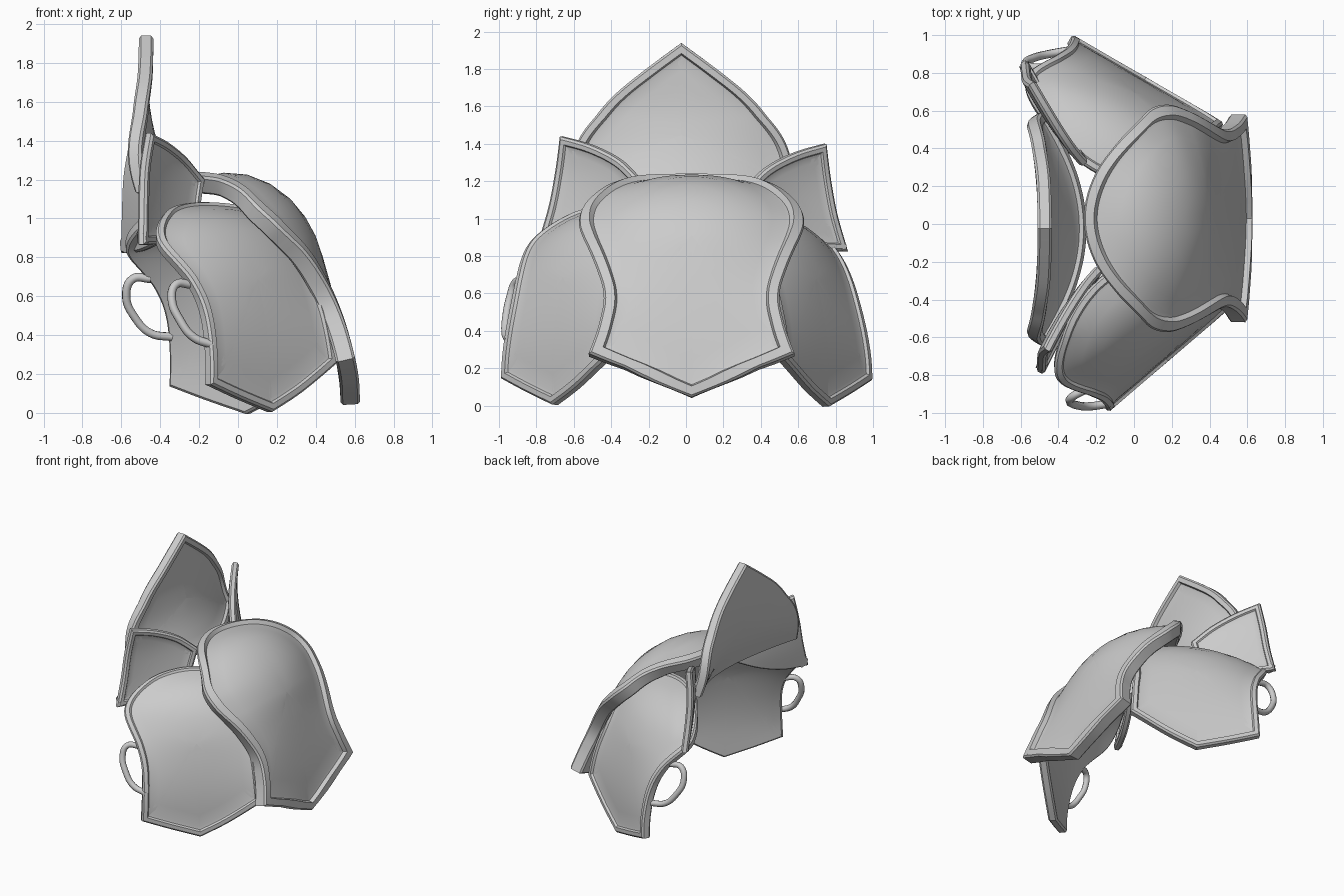
import bpy, bmesh, math
from mathutils import Vector

if "Cube" in bpy.data.objects:
    bpy.data.objects.remove(bpy.data.objects["Cube"])


def catmull(a, b, c, d, t):
    return 0.5 * (2 * b + (c - a) * t + (2 * a - 5 * b + 4 * c - d) * t * t
                  + (3 * b - a - 3 * c + d) * t ** 3)


# Closed outline from (s, w, is_corner) points, smooth except at the corners
def smooth_outline(points, steps=8):
    n = len(points)
    pos = [Vector(p[:2]) for p in points]
    corner = [len(p) > 2 for p in points]
    out = []
    for i in range(n):
        j = (i + 1) % n
        a = pos[i] if corner[i] else pos[i - 1]
        d = pos[j] if corner[j] else pos[(j + 1) % n]
        out += [catmull(a, pos[i], pos[j], d, q / steps) for q in range(steps)]
    return out


# Mirror half an outline that starts and ends on the centre line
def symmetric(half):
    return half + [(p[0], -p[1]) + tuple(p[2:]) for p in half[-2:0:-1]]


# Curved sheet: profile of (out, height, cross curvature), addressed by (length, width)
def make_surface(profile):
    pts = [Vector(p) for p in profile]
    cum = [0]
    for a, b in zip(pts, pts[1:]):
        cum.append(cum[-1] + (b - a).xy.length)
    ext = [2 * pts[0] - pts[1]] + pts + [2 * pts[-1] - pts[-2]]

    def at(s):
        i = 0
        while i < len(cum) - 2 and s > cum[i + 1]:
            i += 1
        t = (s - cum[i]) / (cum[i + 1] - cum[i])
        return catmull(*ext[i:i + 4], t)

    def point(s, w):
        p = at(s)
        tan = (at(s + .01) - at(s - .01)).xy.normalized()
        off = -p.z * w * w
        return Vector((p.x - tan.y * off, w, p.y + tan.x * off))

    def lifted(s, w, h):
        e = .01
        ds = point(s + e, w) - point(s - e, w)
        dw = point(s, w + e) - point(s, w - e)
        return point(s, w) + dw.cross(ds).normalized() * -h

    return lifted


# Armour plate with a raised border
def plate(name, profile, outline, centre, angle, shift, thick, rim_h, rim_w):
    surf = make_surface(profile)
    loop = smooth_outline(outline)
    n = len(loop)
    c = Vector(centre)
    inward = []
    for i in range(n):
        e1 = (loop[i] - loop[i - 1]).normalized()
        e2 = (loop[(i + 1) % n] - loop[i]).normalized()
        m = (e1 + e2).normalized()
        nrm = Vector((-m.y, m.x))
        inward.append(nrm / max(.6, abs(m.dot(e1))))
    area = sum(loop[i - 1].cross(loop[i]) for i in range(n))
    if area < 0:
        inward = [-v for v in inward]

    def inset(d):
        return [p + v * d for p, v in zip(loop, inward)]

    inner = inset(rim_w + .025)
    fractions = (.85, .68, .5, .32, .15)

    def shrink(f):
        return [c.lerp(p, f) for p in inner]

    layers = [(shrink(f), -thick) for f in reversed(fractions)]
    layers += [(inner, -thick), (inset(.012), -thick), (loop, .012 - thick),
               (loop, rim_h - .012), (inset(.012), rim_h), (inset(rim_w), rim_h),
               (inset(rim_w + .008), .004), (inner, 0)]
    layers += [(shrink(f), 0) for f in fractions]

    bm = bmesh.new()
    rings = [[bm.verts.new(surf(p.x, p.y, h)) for p in ring] for ring, h in layers]
    for a, b in zip(rings, rings[1:]):
        for i in range(n):
            j = (i + 1) % n
            bm.faces.new((a[i], a[j], b[j], b[i]))
    for ring, h in ((rings[0], -thick), (rings[-1], 0)):
        hub = bm.verts.new(surf(c.x, c.y, h))
        for i in range(n):
            bm.faces.new((ring[i], ring[(i + 1) % n], hub))
    bmesh.ops.recalc_face_normals(bm, faces=bm.faces)
    mesh = bpy.data.meshes.new(name)
    bm.to_mesh(mesh)
    bm.free()
    ob = bpy.data.objects.new(name, mesh)
    bpy.context.collection.objects.link(ob)
    # shift is (sideways, up) in the rotated frame
    ob.rotation_euler.z = angle
    ob.location = (-math.sin(angle) * shift[0], math.cos(angle) * shift[0], shift[1])
    bpy.context.view_layer.objects.active = ob
    ob.select_set(True)
    bpy.ops.object.shade_smooth_by_angle(angle=math.radians(32))
    ob.select_set(False)
    return ob


# Main shoulder plate
plate("shoulder_plate",
      [(-.26, 1.19, .45), (-.08, 1.235, .45), (.1, 1.21, .5), (.27, 1.1, .5), (.39, .93, .45),
       (.465, .7, .25), (.53, .45, .05), (.583, .2, 0), (.593, .04, 0)],
      symmetric([(0, 0), (.06, .24), (.21, .43), (.41, .56), (.61, .59), (.81, .555), (1.1, .47),
                 (1.28, .49), (1.45, .55, 1), (1.69, 0, 1)]),
      (.8, 0), 0, (.03, 0), .065, .035, .06)


# Front and back side plates; sign picks the side that tucks under the shoulder plate
def side_outline(k, sign):
    outer = [(0, 0), (.03, .18), (.11, .34), (.26, .48), (.43, .51), (.66, .44), (.85, .41),
             (1.2, .42, 1), (1.27, .22), (1.34, 0, 1)]
    tucked = [(1.24, -.2), (1.09, -.44, 1), (.85, -.42), (.66, -.4), (.43, -.43),
              (.26, -.43), (.11, -.33), (.03, -.18)]
    return [(p[0], p[1] * k * sign) + p[2:] for p in outer + tucked]


side_profile = [(.1, 1.065, .35), (.25, 1.05, .4), (.42, .95, .4), (.54, .76, .3),
                (.61, .52, .1), (.645, .28, 0), (.65, .03, 0)]
plate("front_side_plate", side_profile, side_outline(1, -1),
      (.65, -.02), math.radians(-49.5), (-.33, 0), .045, .02, .04)
plate("back_side_plate", [(r + .035, z - .01, k) for r, z, k in side_profile],
      side_outline(1.08, 1), (.65, .02), math.radians(60), (.33, 0), .045, .02, .04)

# Tall pointed collar plate
plate("tall_collar",
      [(-.46, 1.94, 0), (-.46, 1.75, .1), (-.45, 1.55, .22), (-.39, 1.32, .4),
       (-.27, 1.08, .45)],
      symmetric([(0, 0, 1), (.22, .29), (.38, .45), (.53, .56), (.74, .62, 1), (.86, .3),
                 (.9, 0)]),
      (.5, 0), 0, (-.025, 0), .05, .025, .045)

# Small collar plates beside it
small = [(0, -.21, 1), (.05, -.02), (.13, .16), (.24, .3, 1), (.44, .24, 1),
         (.52, .05), (.57, -.14), (.58, -.33, 1), (.38, -.28), (.18, -.245)]
small_profile = [(-.02, 1.44, -.2), (-.04, 1.25, -.3), (-.03, 1.05, -.3), (.0, .85, -.2)]
plate("front_small_collar", small_profile, small, (.27, -.03),
      math.radians(-33), (-.6, 0), .035, .015, .035)
plate("back_small_collar", [(r - .008, z, k + .08) for r, z, k in small_profile],
      [(p[0], -p[1]) + p[2:] for p in small], (.27, .03),
      math.radians(34), (.71, -.04), .035, .015, .035)


# Strap rings on the side plates
def strap_ring(name, points):
    cu = bpy.data.curves.new(name, 'CURVE')
    cu.dimensions = '3D'
    cu.bevel_depth = .022
    cu.bevel_resolution = 2
    cu.use_fill_caps = True
    sp = cu.splines.new('BEZIER')
    sp.bezier_points.add(len(points) - 1)
    for bp, p in zip(sp.bezier_points, points):
        bp.co = p
        bp.handle_left_type = bp.handle_right_type = 'AUTO'
    sp.resolution_u = 6
    bpy.context.collection.objects.link(bpy.data.objects.new(name, cu))


strap_ring("front_strap_ring", [(-.24, -.87, .66), (-.32, -.91, .66), (-.34, -.94, .58),
                                (-.3, -.96, .48), (-.23, -.965, .39), (-.13, -.95, .35)])
strap_ring("back_strap_ring", [(-.45, .83, .69), (-.54, .83, .69), (-.575, .85, .6),
                               (-.53, .88, .49), (-.45, .9, .41), (-.34, .92, .39)])
